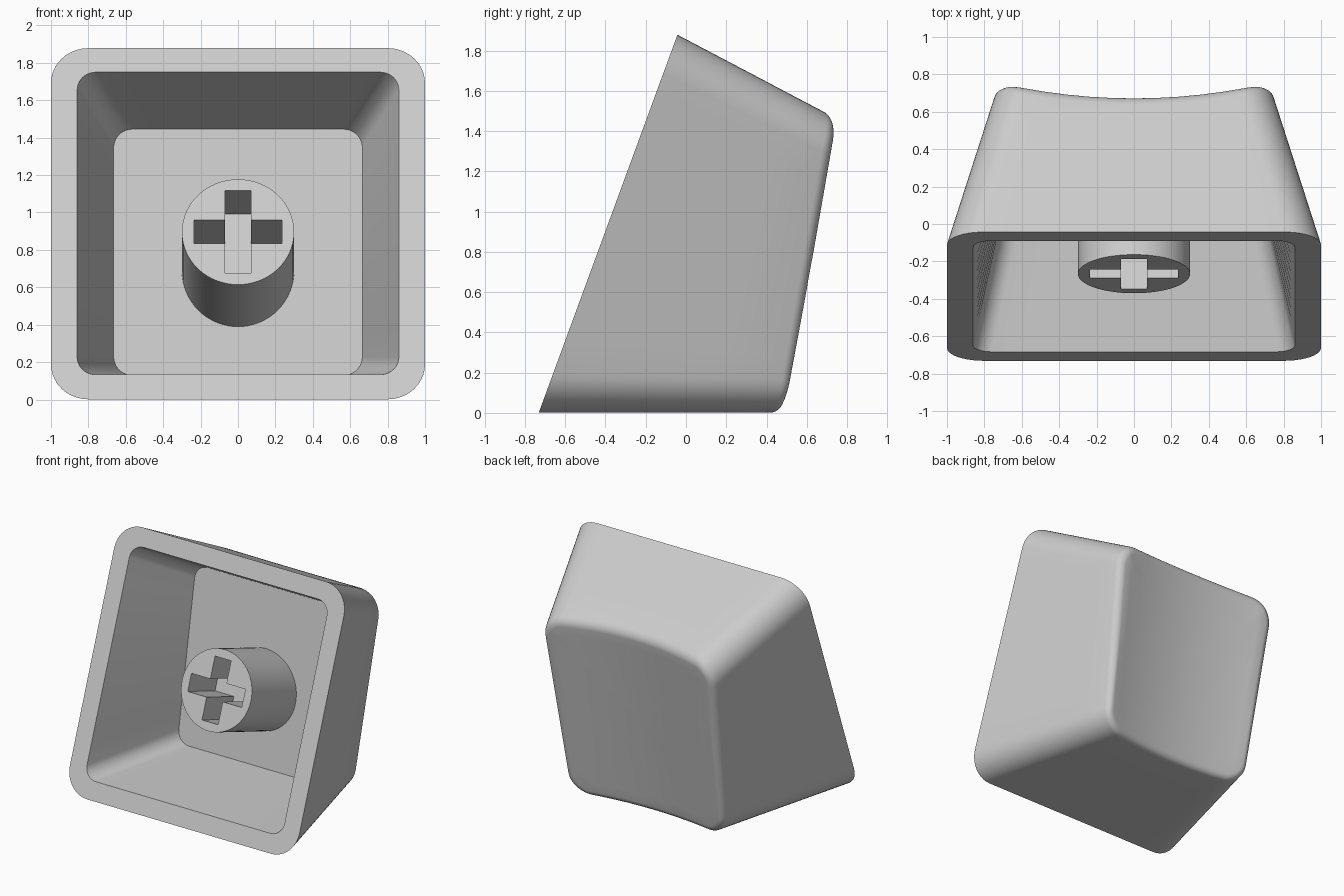
import bpy, bmesh, math
from mathutils import Vector

if "Cube" in bpy.data.objects:
    bpy.data.objects.remove(bpy.data.objects["Cube"])

grey = bpy.data.materials.new("light_grey")
grey.diffuse_color = (0.6, 0.6, 0.6, 1)
grey.use_nodes = True
grey.node_tree.nodes["Principled BSDF"].inputs["Base Color"].default_value = grey.diffuse_color

TILT = math.atan2(0.3445, 0.9388)
C, S = math.cos(TILT), math.sin(TILT)


def place(x, v, w):
    """Cap coordinates (across, up the opening, depth) to the leaning pose."""
    return Vector((x, -0.387 + S * v + C * w, 0.94 + C * v - S * w))


def rounded(i, hx, lo, hi, r, side=10, arc=10):
    """Point i of a rounded rectangle, x in +-hx, v in lo..hi."""
    n = side + arc
    k, j = divmod(i, n)
    cx, cv, hv = hx - r, (lo + hi) / 2, (hi - lo) / 2 - r
    corner = [(cx, hv), (-cx, hv), (-cx, -hv), (cx, -hv)]
    if j <= arc:
        a = math.pi / 2 * (k + j / arc)
        return corner[k][0] + r * math.cos(a), cv + corner[k][1] + r * math.sin(a)
    a = math.pi / 2 * (k + 1)
    t = (j - arc) / side
    p, q = corner[k], corner[(k + 1) % 4]
    return (p[0] + (q[0] - p[0]) * t + r * math.cos(a),
            cv + p[1] + (q[1] - p[1]) * t + r * math.sin(a))


N = 80
FILLET = 0.065


def outline(i, w, inset=0.0):
    """Drafted outer wall at depth w."""
    return rounded(i, 1 - 0.29 * w - inset, -1 + 0.367 * w + inset,
                   1 - 0.134 * w - inset, 0.2 - 0.02 * w - inset)


def dish(x, v):
    """Scooped, sloping finger surface."""
    return 1.046 - 0.181 * v - 0.075 * (1 - min(1, (x / 0.66) ** 2))


def floor_depth(v):
    return 0.726 - 0.18 * v


def finish(bm, name):
    bmesh.ops.recalc_face_normals(bm, faces=bm.faces)
    me = bpy.data.meshes.new(name)
    bm.to_mesh(me)
    bm.free()
    me.materials.append(grey)
    ob = bpy.data.objects.new(name, me)
    bpy.context.collection.objects.link(ob)
    bpy.ops.object.select_all(action='DESELECT')
    bpy.context.view_layer.objects.active = ob
    ob.select_set(True)
    bpy.ops.object.shade_smooth_by_angle(angle=math.radians(30))
    return ob


def add_ring(bm, pts):
    return [bm.verts.new(place(*p)) for p in pts]


def bridge(bm, a, b):
    n = len(a)
    for i in range(n):
        j = (i + 1) % n
        bm.faces.new((a[i], a[j], b[j], b[i]))


# Keycap shell: floor, inner walls, rim, outer walls, fillet, dished top
A0 = math.radians(17)
ends = []
for i in range(N):
    w = 0.9
    for _ in range(12):
        w = dish(*outline(i, w)) - FILLET * (1 - math.sin(A0))
    ends.append(w)

rings = []
inner_floor = [rounded(i, 0.665, -0.56, 0.755, 0.1) for i in range(N)]
rings.append([(x, v, floor_depth(v)) for x, v in inner_floor])
rings.append([(*rounded(i, 0.86, -0.86, 0.863, 0.1), 0) for i in range(N)])
for t in (0, 0.25, 0.5, 0.75, 1):
    rings.append([(*outline(i, ends[i] * t), ends[i] * t) for i in range(N)])
for k in range(1, 7):
    a = A0 + (math.pi / 2 - A0) * k / 6
    inset = FILLET * (math.cos(A0) - math.cos(a))
    ring = []
    for i in range(N):
        x, v = outline(i, ends[i], inset)
        ring.append((x, v, dish(x, v) - FILLET * (1 - math.sin(a))))
    rings.append(ring)
edge = rings[-1]
vc = 0.16
for s in (0.9, 0.75, 0.55, 0.35, 0.15):
    ring = []
    for x, v, _ in edge:
        x, v = x * s, vc + (v - vc) * s
        ring.append((x, v, dish(x, v)))
    rings.append(ring)

bm = bmesh.new()
loops = [add_ring(bm, r) for r in rings]
for a, b in zip(loops, loops[1:]):
    bridge(bm, a, b)
bm.faces.new(loops[0])
tip = bm.verts.new(place(0, vc, dish(0, vc)))
for i in range(N):
    bm.faces.new((loops[-1][i], loops[-1][(i + 1) % N], tip))
finish(bm, "keycap_shell")

# Round stem with a cross-shaped socket
TIP, SOCKET, BASE = 0.128, 0.49, 0.82
circle = [(0.3 * math.cos(math.tau * i / 64), 0.3 * math.sin(math.tau * i / 64))
          for i in range(64)]
ax, av, arm = 0.07, 0.067, 0.235
quarter = [(arm, av), (ax, av), (ax, arm)]
cross = (quarter + [(-x, v) for x, v in reversed(quarter)]
         + [(-x, -v) for x, v in quarter] + [(x, -v) for x, v in reversed(quarter)])

bm = bmesh.new()
outer = add_ring(bm, [(x, v, TIP) for x, v in circle])
base = add_ring(bm, [(x, v, BASE) for x, v in circle])
mouth = add_ring(bm, [(x, v, TIP) for x, v in cross])
bottom = add_ring(bm, [(x, v, SOCKET) for x, v in cross])
bridge(bm, outer, base)
bridge(bm, mouth, bottom)
bm.faces.new(bottom)
bm.faces.new(base)
edges = [bm.edges.get((r[i], r[(i + 1) % len(r)]))
         for r in (outer, mouth) for i in range(len(r))]
bmesh.ops.triangle_fill(bm, edges=edges, use_beauty=True)
finish(bm, "stem")
